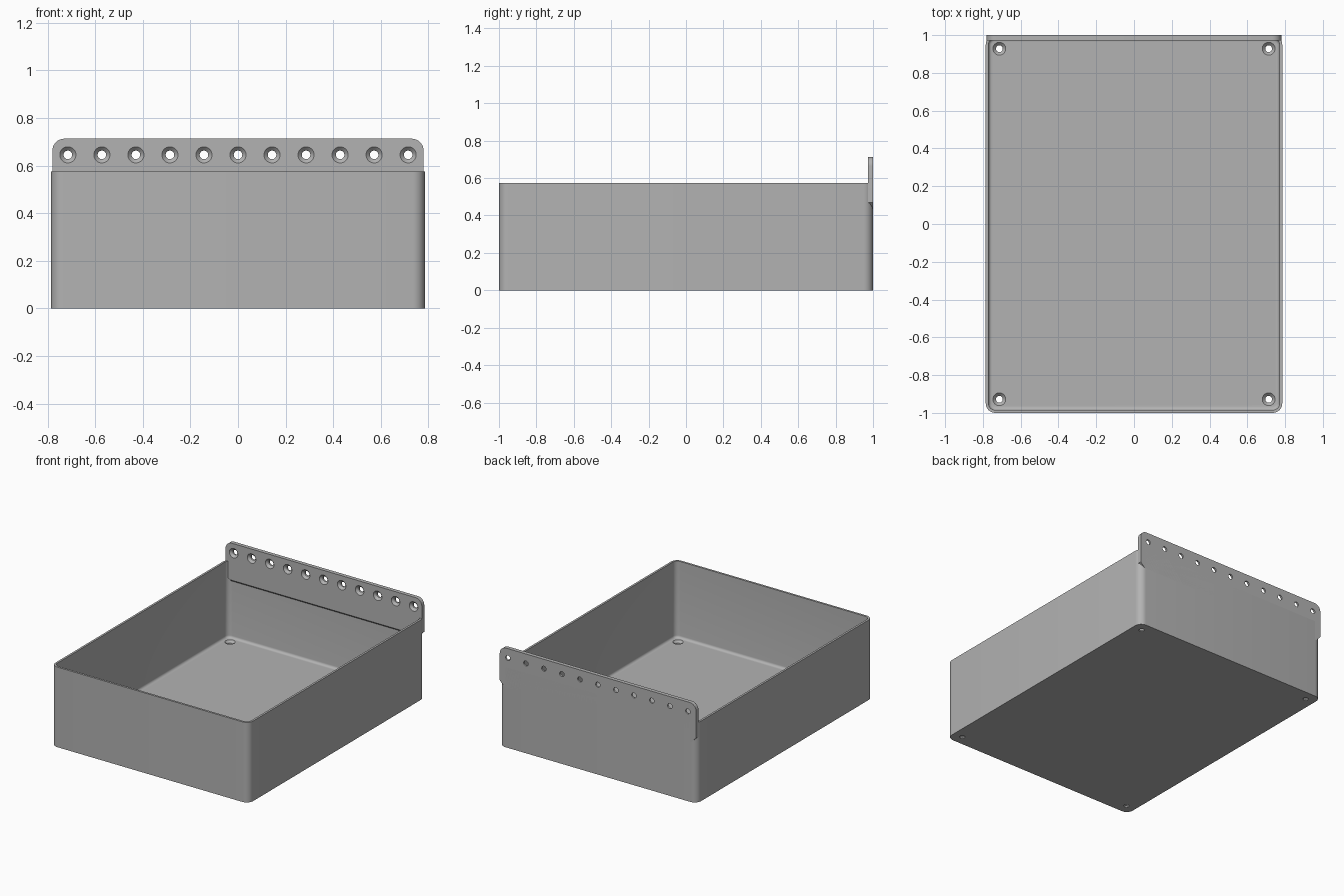
import bpy, bmesh
from math import sin, cos, pi, radians
from mathutils import Matrix, Vector

cube = bpy.data.objects.get("Cube")
if cube:
    bpy.data.objects.remove(cube, do_unlink=True)

grey = bpy.data.materials.new("grey")
grey.use_nodes = True
grey.diffuse_color = (0.45, 0.45, 0.45, 1)
grey.node_tree.nodes["Principled BSDF"].inputs["Base Color"].default_value = grey.diffuse_color

HALF_X, HALF_Y, HEIGHT = 0.785, 1.0, 0.575
WALL, FLOOR, CORNER, FILLET = 0.015, 0.025, 0.05, 0.018
PLATE_FRONT = 0.972


def make_object(name, bm):
    bmesh.ops.recalc_face_normals(bm, faces=bm.faces)
    mesh = bpy.data.meshes.new(name)
    bm.to_mesh(mesh)
    bm.free()
    mesh.materials.append(grey)
    obj = bpy.data.objects.new(name, mesh)
    bpy.context.collection.objects.link(obj)
    return obj


def skin(bm, rings):
    """Join equal rings of points into a closed solid."""
    loops = [[bm.verts.new(p) for p in ring] for ring in rings]
    n = len(loops[0])
    for a, b in zip(loops, loops[1:]):
        for i in range(n):
            j = (i + 1) % n
            bm.faces.new((a[i], a[j], b[j], b[i]))
    bm.faces.new(loops[0][::-1])
    bm.faces.new(loops[-1])


def arc(cx, cy, r, start, steps=8):
    return [(cx + r * cos(start + i * pi / 2 / steps),
             cy + r * sin(start + i * pi / 2 / steps)) for i in range(steps + 1)]


def tray_ring(inset, z):
    r = CORNER - inset
    x, y = HALF_X - CORNER, HALF_Y - CORNER
    corners = [(x, y), (-x, y), (-x, -y), (x, -y)]
    return [(px, py, z) for k, (cx, cy) in enumerate(corners)
            for px, py in arc(cx, cy, r, k * pi / 2)]


def drill(obj, places, depth, axis):
    """Cut countersunk holes whose wide end opens along the local +z axis."""
    bm = bmesh.new()
    profile = [(0.018, -depth - 0.02), (0.018, -0.016), (0.034, 0), (0.034, 0.02)]
    turn = Vector((0, 0, 1)).rotation_difference(Vector(axis)).to_matrix().to_4x4()
    for place in places:
        m = Matrix.Translation(place) @ turn
        skin(bm, [[m @ Vector((r * cos(i * pi / 16), r * sin(i * pi / 16), z))
                   for i in range(32)] for r, z in profile])
    cutter = make_object("hole_cutter", bm)
    cutter.hide_render = True
    mod = obj.modifiers.new("holes", "BOOLEAN")
    mod.operation = "DIFFERENCE"
    mod.solver = "EXACT"
    mod.object = cutter
    bpy.ops.object.select_all(action="DESELECT")
    obj.select_set(True)
    bpy.context.view_layer.objects.active = obj
    bpy.ops.object.modifier_apply(modifier=mod.name)
    bpy.data.objects.remove(cutter, do_unlink=True)
    bpy.ops.object.shade_smooth_by_angle(angle=radians(30))


# Open tray with rounded upright corners and a filleted floor
bm = bmesh.new()
rings = [tray_ring(0, 0), tray_ring(0, HEIGHT), tray_ring(WALL, HEIGHT)]
for i in range(6):
    a = i * pi / 10
    rings.append(tray_ring(WALL + FILLET * (1 - cos(a)), FLOOR + FILLET * (1 - sin(a))))
skin(bm, rings)
tray = make_object("tray", bm)
drill(tray, [(x, y, FLOOR) for x in (-0.713, 0.713) for y in (-0.928, 0.928)],
      FLOOR, (0, 0, 1))

# Hanging plate along the back rim, with bevelled lower edge and ends
def plate_outline(y, bottom):
    half = [(0.745, bottom), (0.78, 0.47)] + arc(0.73, 0.663, 0.05, 0)
    return [(x, y, z) for x, z in half + [(-x, z) for x, z in reversed(half)]]


bm = bmesh.new()
skin(bm, [plate_outline(PLATE_FRONT, 0.447), plate_outline(PLATE_FRONT + 0.013, 0.434),
          plate_outline(HALF_Y, 0.434)])
plate = make_object("hanging_plate", bm)
drill(plate, [(0.143 * i, PLATE_FRONT, 0.645) for i in range(-5, 6)],
      HALF_Y - PLATE_FRONT, (0, -1, 0))
